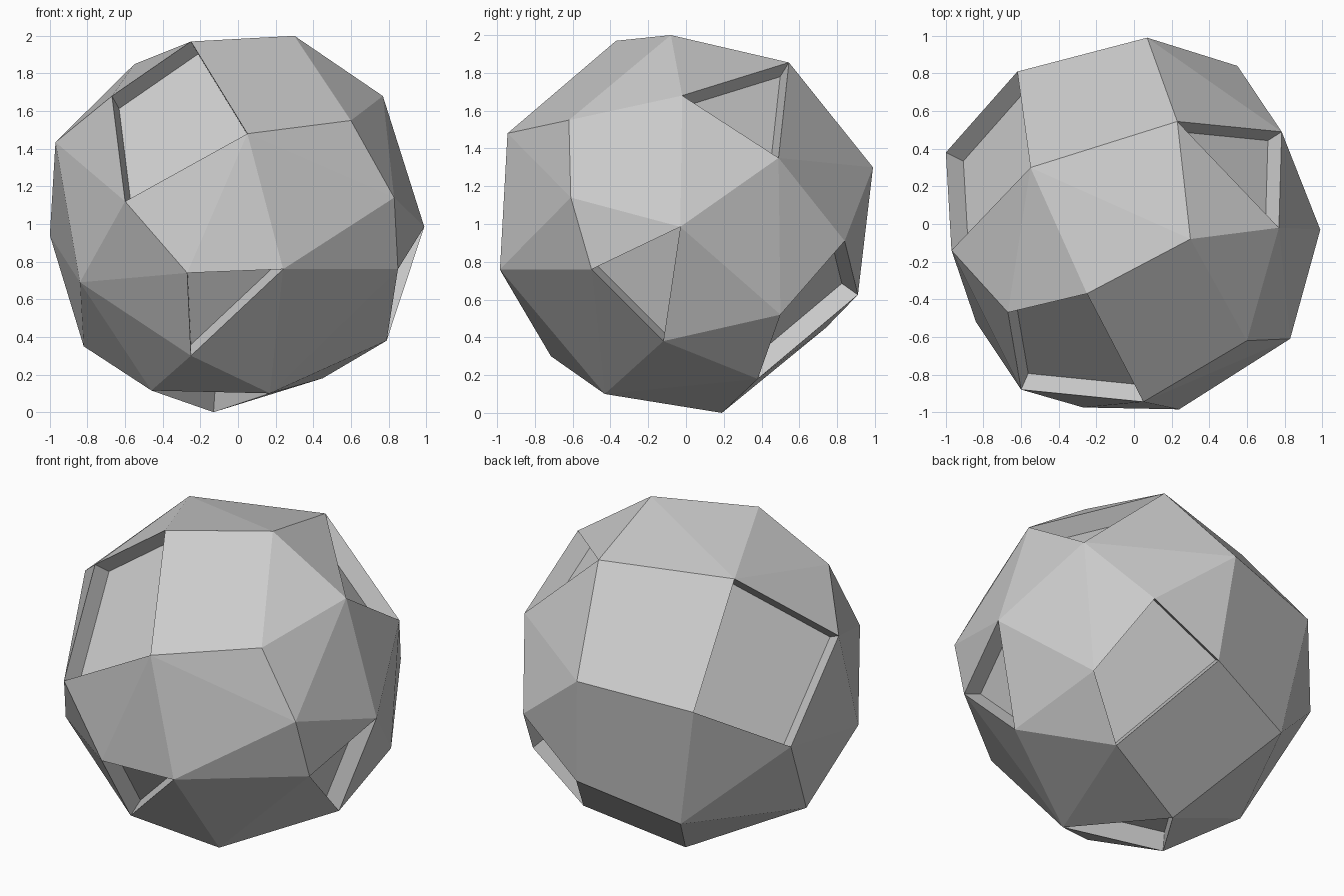
import bpy, bmesh
from mathutils import Vector

if "Cube" in bpy.data.objects:
    bpy.data.objects.remove(bpy.data.objects["Cube"])

# corner points of the faceted ball, keyed by letter
P = {
    'A': (-.25, -.37, 1.97), 'B': (.30, -.08, 2.0), 'C': (.05, -.945, 1.48),
    'D': (.60, -.62, 1.55), 'E': (.23, .545, 1.855), 'F': (-.55, .30, 1.85),
    'G': (.77, -.02, 1.68), 'H': (-.67, -.47, 1.68), 'I': (.785, .49, 1.35),
    'J': (.99, -.03, .985), 'K': (.07, .99, 1.30), 'L': (-.97, -.14, 1.435),
    'M': (-.62, .81, 1.22), 'N': (-1.0, .38, .94), 'O': (-.60, -.88, 1.12),
    'P': (.83, -.61, 1.14), 'Q': (.24, -.985, .76), 'R': (-.27, -.975, .74),
    'S': (-.84, -.52, .69), 'T': (.55, .84, .91), 'U': (.85, -.50, .76),
    'V': (-.25, -.715, .30), 'W': (.17, -.43, .10), 'X': (-.13, .19, 0),
    'Y': (.79, -.12, .38), 'Z': (-.82, -.03, .35), 'a': (-.46, -.29, .115),
    'b': (.45, .38, .18), 'c': (.13, .91, .625), 'd': (.72, .50, .52),
    'e': (-.48, .74, .45),
}
# panels pushed into the ball, named by their corners
PANELS = ['ACOH', 'EGI', 'RVQ', 'FLNM', 'Tcbd', 'UYJ', 'WXa']
DEPTH = 0.115

bm = bmesh.new()
v = {k: bm.verts.new(co) for k, co in P.items()}

# faceted shell around the corner points
bmesh.ops.convex_hull(bm, input=list(bm.verts), use_existing_faces=False)


def sink(corners):
    """Replace one panel with a straight-walled recess."""
    ring = [v[k] for k in corners]
    rs = set(ring)
    old = [f for f in bm.faces if set(f.verts) <= rs]
    n = Vector()
    for f in old:
        f.normal_update()
        n += f.normal * f.calc_area()
    n.normalize()
    mid = sum((p.co for p in ring), Vector()) / len(ring)
    if n.dot(mid - Vector((0, 0, 1))) < 0:
        n.negate()
    bmesh.ops.delete(bm, geom=old, context='FACES_ONLY')
    # drop a leftover diagonal
    loose = [e for e in bm.edges if not e.link_faces]
    bmesh.ops.delete(bm, geom=loose, context='EDGES')
    low = [bm.verts.new(p.co - n * DEPTH) for p in ring]
    bm.faces.new(low)
    for i in range(len(ring)):
        j = (i + 1) % len(ring)
        bm.faces.new((ring[i], ring[j], low[j], low[i]))


for corners in PANELS:
    sink(corners)

# merge nearly coplanar triangles into flat quads
bmesh.ops.dissolve_limit(bm, angle_limit=0.07, verts=list(bm.verts), edges=list(bm.edges))
bmesh.ops.recalc_face_normals(bm, faces=list(bm.faces))

me = bpy.data.meshes.new("faceted_ball")
bm.to_mesh(me)
bm.free()
ob = bpy.data.objects.new("faceted_ball", me)
bpy.context.collection.objects.link(ob)
